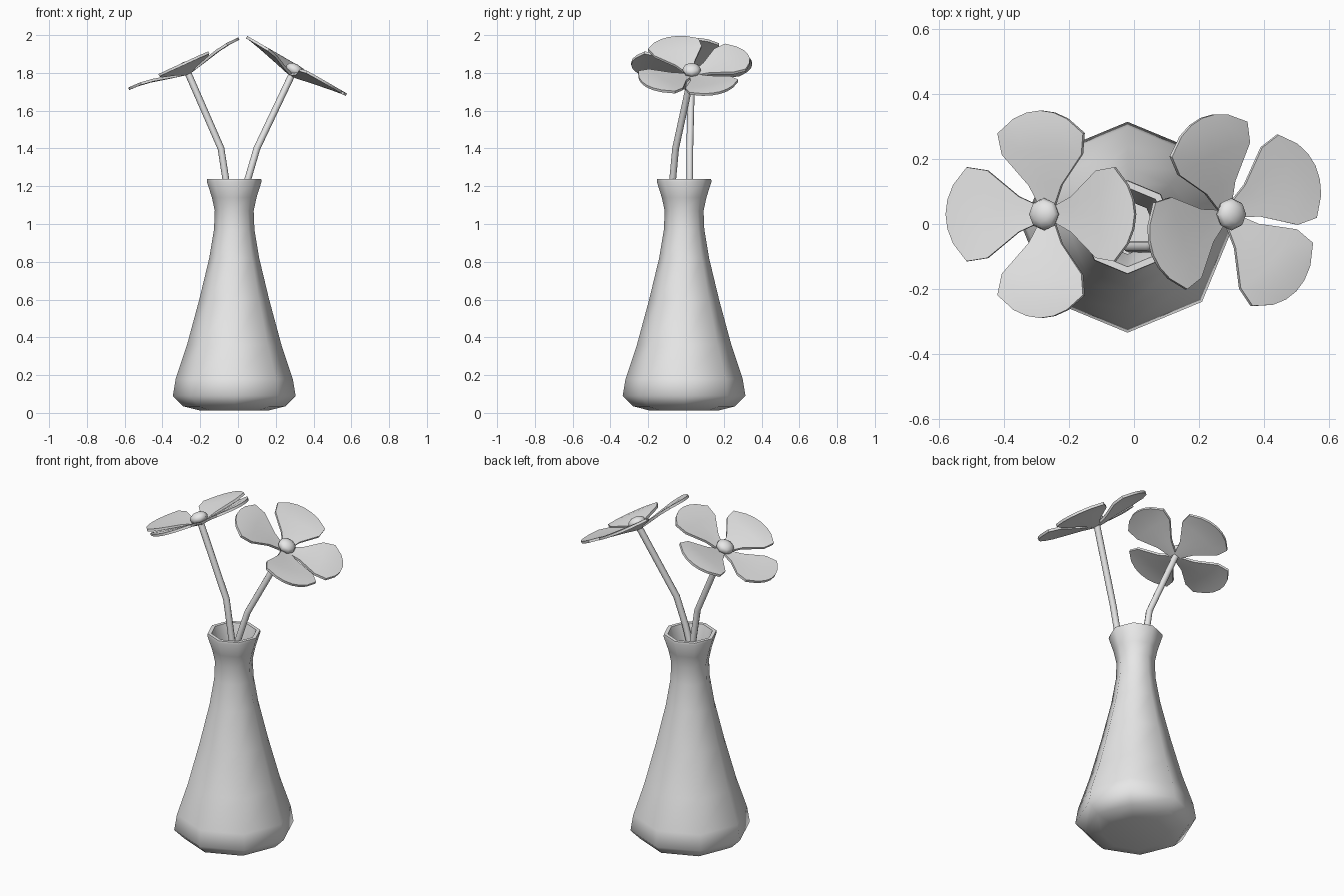
import bpy
import bmesh
from math import radians, sin, cos, pi
from mathutils import Matrix, Vector

old = bpy.data.objects.get("Cube")
if old:
    bpy.data.objects.remove(old, do_unlink=True)

# Single matte colour
GREY = (0.8, 0.8, 0.8, 1.0)
mat = bpy.data.materials.new("light_grey")
mat.use_nodes = True
mat.diffuse_color = GREY
mat.node_tree.nodes["Principled BSDF"].inputs["Base Color"].default_value = GREY


def activate(obj):
    bpy.ops.object.select_all(action='DESELECT')
    obj.select_set(True)
    bpy.context.view_layer.objects.active = obj


def finish(name, bm, angle):
    bmesh.ops.recalc_face_normals(bm, faces=bm.faces)
    mesh = bpy.data.meshes.new(name)
    bm.to_mesh(mesh)
    bm.free()
    mesh.materials.append(mat)
    obj = bpy.data.objects.new(name, mesh)
    bpy.context.collection.objects.link(obj)
    activate(obj)
    bpy.ops.object.shade_smooth_by_angle(angle=radians(angle))
    return obj


def vase(sides=8):
    # Outer wall from the base up, over the rim, then down the inside
    profile = [(0.18, 0.012), (0.27, 0.035), (0.325, 0.09), (0.31, 0.18),
               (0.25, 0.36), (0.185, 0.6), (0.132, 0.82), (0.107, 0.97),
               (0.103, 1.07), (0.118, 1.14), (0.145, 1.225), (0.143, 1.237),
               (0.122, 1.237), (0.083, 1.07), (0.087, 0.97), (0.165, 0.6),
               (0.285, 0.18), (0.25, 0.07)]
    bm = bmesh.new()
    rings = []
    for r, z in profile:
        rings.append([bm.verts.new((r * cos(2 * pi * i / sides) - 0.02,
                                    r * sin(2 * pi * i / sides) - 0.01, z))
                      for i in range(sides)])
    for a, b in zip(rings, rings[1:]):
        for i in range(sides):
            j = (i + 1) % sides
            bm.faces.new((a[i], a[j], b[j], b[i]))
    bm.faces.new(rings[0])
    bm.faces.new(rings[-1])
    return finish("vase", bm, 70)


def stem(name, points):
    curve = bpy.data.curves.new(name, 'CURVE')
    curve.dimensions = '3D'
    curve.bevel_depth = 0.018
    curve.bevel_resolution = 2
    curve.use_fill_caps = True
    spline = curve.splines.new('POLY')
    spline.points.add(len(points) - 1)
    for p, co in zip(spline.points, points):
        p.co = (*co, 1)
    curve.materials.append(mat)
    obj = bpy.data.objects.new(name, curve)
    bpy.context.collection.objects.link(obj)
    activate(obj)
    bpy.ops.object.convert(target='MESH')
    bpy.ops.object.shade_smooth_by_angle(angle=radians(60))


def petals(name, frame, angles):
    # Each row: distance from the centre, half width, lift
    rows = [(0.015, 0.02, 0.0), (0.09, 0.055, 0.018), (0.185, 0.135, 0.042),
            (0.25, 0.145, 0.052), (0.295, 0.09, 0.053)]
    across = (-1, -0.5, 0, 0.5, 1)
    bm = bmesh.new()
    for angle in angles:
        place = frame @ Matrix.Rotation(radians(angle), 4, 'Z')
        grid = []
        for u, w, lift in rows:
            bulge = 0.025 * u / 0.295
            grid.append([bm.verts.new(place @ Vector(
                (u + bulge * (1 - t * t), w * t, lift))) for t in across])
        for a, b in zip(grid, grid[1:]):
            for i in range(len(across) - 1):
                bm.faces.new((a[i], b[i], b[i + 1], a[i + 1]))
    obj = finish(name, bm, 40)
    mod = obj.modifiers.new("thickness", 'SOLIDIFY')
    mod.thickness = 0.014
    mod.offset = 0
    bpy.ops.object.modifier_apply(modifier=mod.name)
    bpy.ops.object.shade_smooth_by_angle(angle=radians(50))


def flower_centre(name, frame):
    bm = bmesh.new()
    bmesh.ops.create_uvsphere(
        bm, u_segments=8, v_segments=6, radius=0.05,
        matrix=frame @ Matrix.Translation((0, 0, 0.03)) @ Matrix.Diagonal((1, 1, 0.65, 1)))
    finish(name, bm, 70)


vase()

# Side, flower base, tilt, petal directions, lower stem points
flowers = [
    ("right", (-0.265, 0.03, 1.80), -24.5, (0, 90, 180, 270),
     [(-0.03, 0.02, 1.0), (-0.065, 0.02, 1.24), (-0.09, 0.02, 1.4)]),
    ("left", (0.285, 0.03, 1.79), 30, (28, 112, 203, 312),
     [(-0.015, -0.07, 1.0), (0.053, -0.07, 1.24), (0.10, -0.055, 1.4)]),
]
for side, base, tilt, angles, lower in flowers:
    frame = Matrix.Translation(base) @ Matrix.Rotation(radians(tilt), 4, 'Y')
    stem(side + "_stem", lower + [base])
    petals(side + "_petals", frame, angles)
    flower_centre(side + "_flower_centre", frame)
